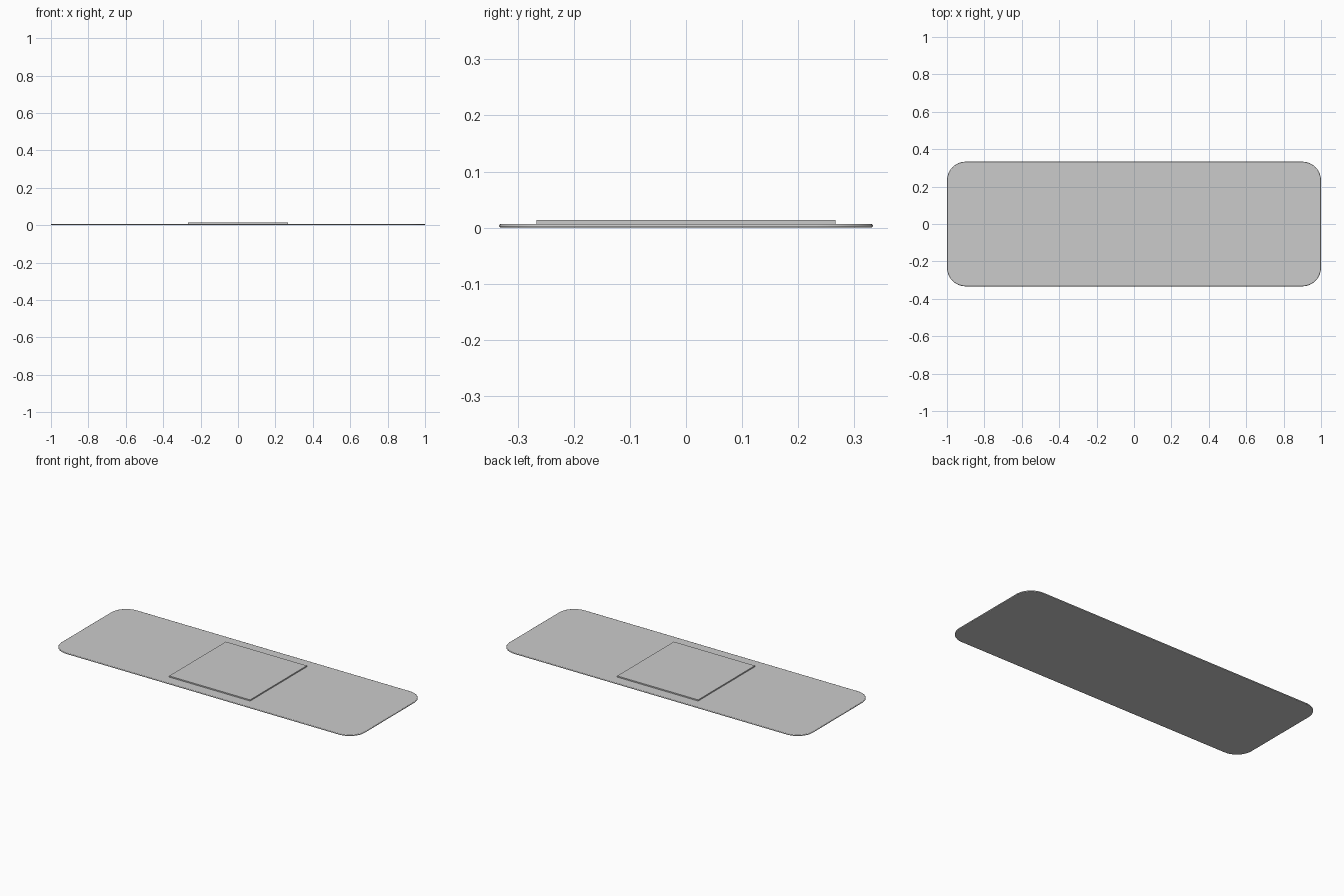
import bpy, bmesh, math

if "Cube" in bpy.data.objects:
    bpy.data.objects.remove(bpy.data.objects["Cube"])

T = 0.0067  # thickness of strip and of pad


def make_object(name, bm):
    bmesh.ops.recalc_face_normals(bm, faces=bm.faces)
    mesh = bpy.data.meshes.new(name)
    bm.to_mesh(mesh)
    bm.free()
    obj = bpy.data.objects.new(name, mesh)
    bpy.context.collection.objects.link(obj)
    bpy.context.view_layer.objects.active = obj
    return obj


def slab(name, hx, hy, z0, z1, radius=0.0, steps=8):
    """Extruded rectangle, optionally with rounded corners."""
    bm = bmesh.new()
    verts = []
    for i, (sx, sy) in enumerate([(1, 1), (-1, 1), (-1, -1), (1, -1)]):
        for k in range(steps + 1 if radius else 1):
            a = math.pi / 2 * (i + k / steps)
            verts.append(bm.verts.new((sx * (hx - radius) + radius * math.cos(a),
                                       sy * (hy - radius) + radius * math.sin(a), z0)))
    face = bm.faces.new(verts)
    ext = bmesh.ops.extrude_face_region(bm, geom=[face], use_keep_orig=True)
    top = [g for g in ext["geom"] if isinstance(g, bmesh.types.BMVert)]
    bmesh.ops.translate(bm, verts=top, vec=(0, 0, z1 - z0))
    return make_object(name, bm)


# Adhesive strip with rounded corners and softened rim
strip = slab("adhesive_strip", 1.0, 1 / 3, 0, T, radius=0.1)
bevel = strip.modifiers.new("rim", 'BEVEL')
bevel.width = 0.003
bevel.segments = 2
bevel.limit_method = 'ANGLE'
bevel.angle_limit = math.radians(40)
strip.select_set(True)
bpy.ops.object.shade_smooth_by_angle(angle=math.radians(30))

# Square pad resting on the middle of the strip
slab("pad", 0.267, 0.267, T, 2 * T + 0.0005)
